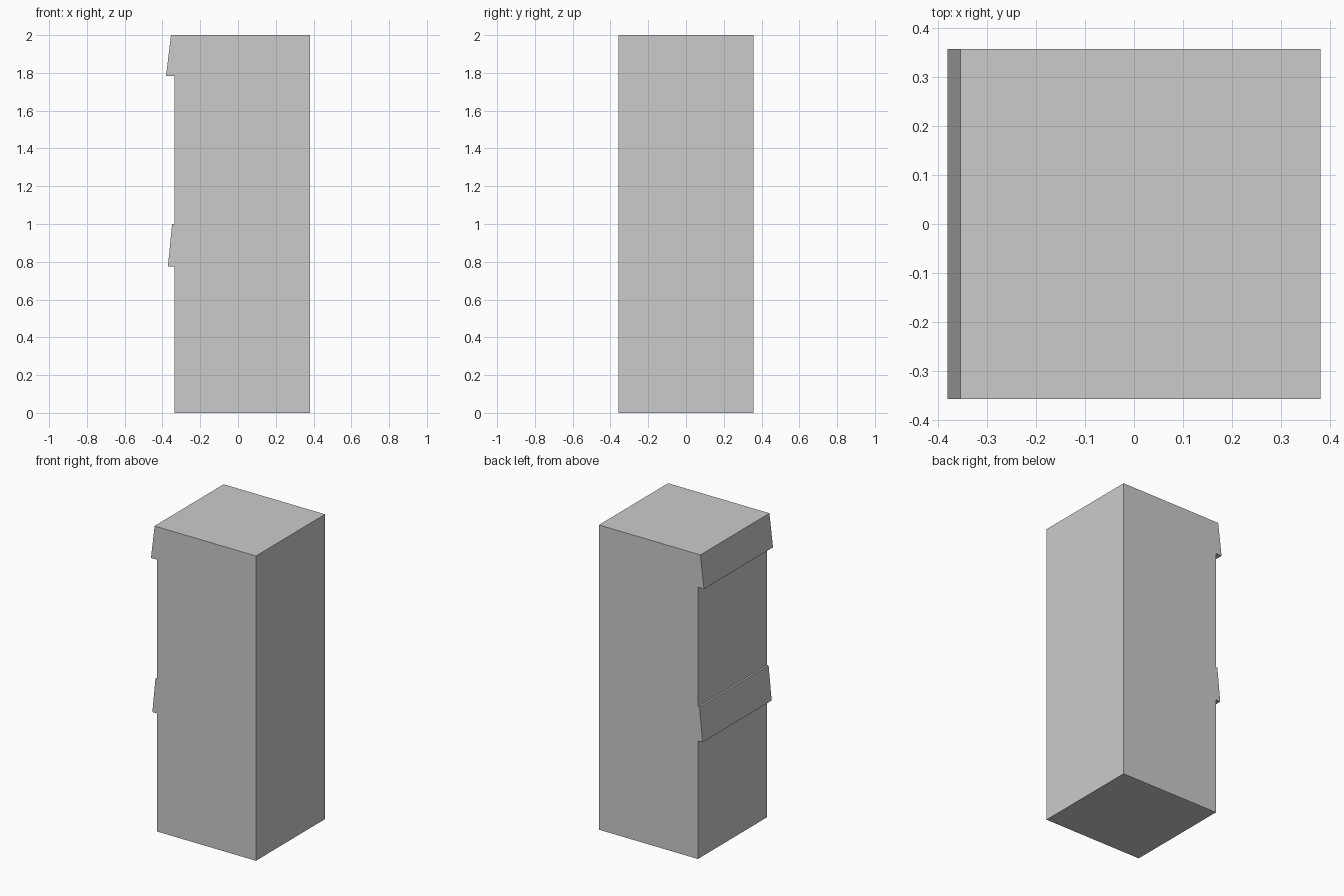
import bpy, bmesh

if "Cube" in bpy.data.objects:
    bpy.data.objects.remove(bpy.data.objects["Cube"])

HALF_DEPTH = 0.358
WALL = -0.337   # plain left face
RIGHT = 0.381


def extrude_profile(name, points):
    """Extrude an x-z profile through the full depth along y."""
    bm = bmesh.new()
    face = bm.faces.new([bm.verts.new((x, -HALF_DEPTH, z)) for x, z in points])
    ext = bmesh.ops.extrude_face_region(bm, geom=[face])
    verts = [v for v in ext["geom"] if isinstance(v, bmesh.types.BMVert)]
    bmesh.ops.translate(bm, verts=verts, vec=(0, 2 * HALF_DEPTH, 0))
    bmesh.ops.recalc_face_normals(bm, faces=bm.faces)
    mesh = bpy.data.meshes.new(name)
    bm.to_mesh(mesh)
    bm.free()
    obj = bpy.data.objects.new(name, mesh)
    bpy.context.collection.objects.link(obj)
    return obj


def sloped_lip(bottom_x, bottom_z, top_x, top_z):
    """Profile points of one overhanging sloped band on the left face."""
    return [(WALL, bottom_z), (bottom_x, bottom_z), (top_x, top_z)]


# Post with a sloped band at mid height and another at the top
profile = [(RIGHT, 2.0), (RIGHT, 0.0), (WALL, 0.0)]
profile += sloped_lip(-0.371, 0.775, -0.349, 1.0) + [(WALL, 1.0)]
profile += sloped_lip(-0.381, 1.783, -0.355, 2.0)
extrude_profile("banded_post", profile)
